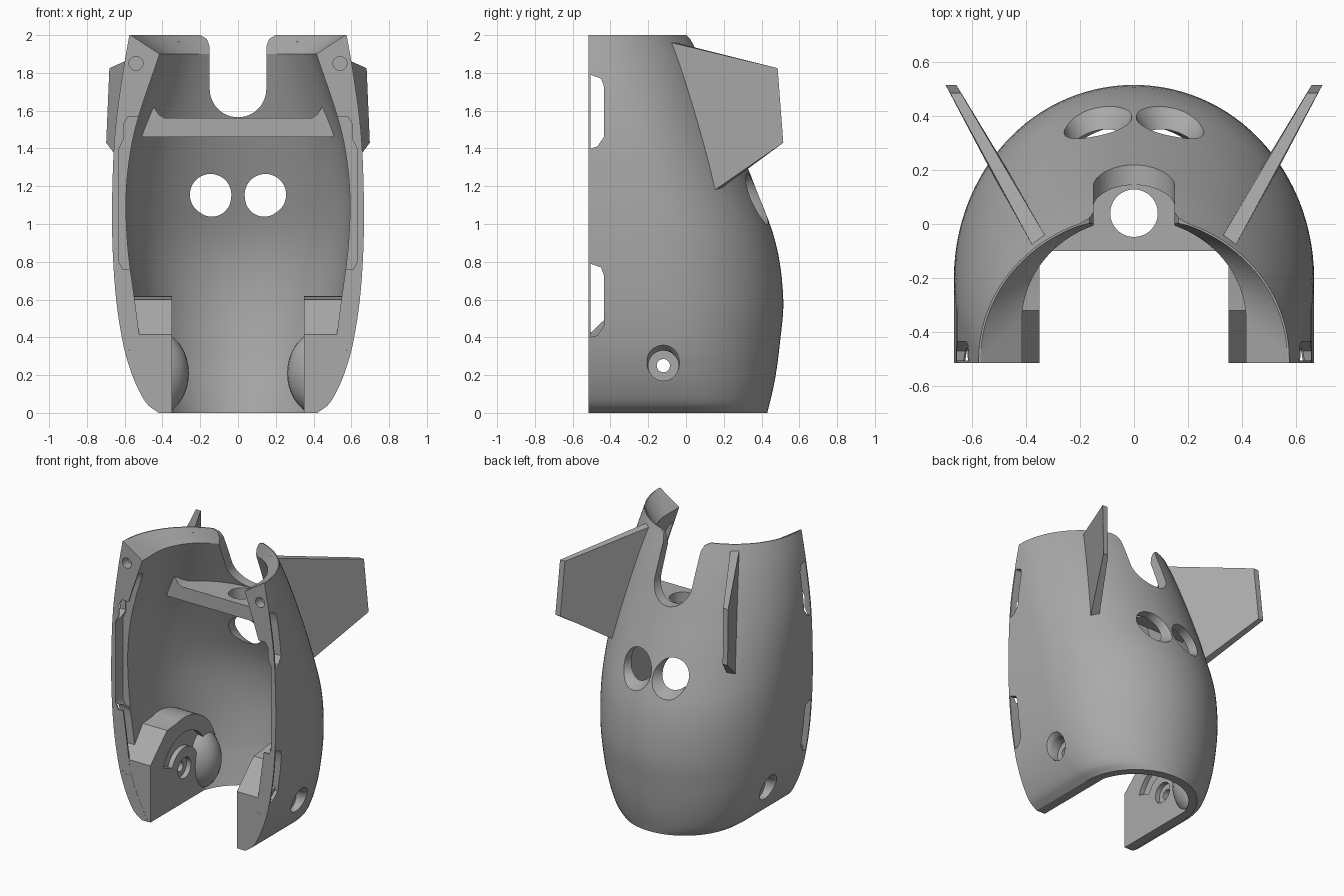
import bpy, bmesh, math
from mathutils import Matrix

if "Cube" in bpy.data.objects:
    bpy.data.objects.remove(bpy.data.objects["Cube"], do_unlink=True)

GREY = (0.4, 0.4, 0.4, 1)
mat = bpy.data.materials.new("plain grey")
mat.use_nodes = True
mat.diffuse_color = GREY
mat.node_tree.nodes["Principled BSDF"].inputs["Base Color"].default_value = GREY


def make(name, bm):
    bmesh.ops.recalc_face_normals(bm, faces=bm.faces)
    me = bpy.data.meshes.new(name)
    bm.to_mesh(me)
    bm.free()
    me.materials.append(mat)
    ob = bpy.data.objects.new(name, me)
    bpy.context.collection.objects.link(ob)
    return ob


def skin(name, rings):
    """Closed solid from a stack of equal rings."""
    bm = bmesh.new()
    rows = [[bm.verts.new(p) for p in r] for r in rings]
    n = len(rows[0])
    for a, b in zip(rows, rows[1:]):
        for i in range(n):
            j = (i + 1) % n
            bm.faces.new((a[i], a[j], b[j], b[i]))
    bm.faces.new(rows[0][::-1])
    bm.faces.new(rows[-1])
    return make(name, bm)


def prism(name, pts, axis, a, b):
    """Extrude a 2D outline along x (outline in yz) or y (outline in xz)."""
    at = (lambda p, d: (d, p[0], p[1])) if axis == "x" else (lambda p, d: (p[0], d, p[1]))
    return skin(name, [[at(p, d) for p in pts] for d in (a, b)])


def lathe(name, axis, centre, profile, n=40):
    """Round solid: profile is (position along axis, radius)."""
    rings = []
    for d, r in profile:
        ring = []
        for k in range(n):
            t = math.tau * k / n
            u, v = centre[0] + r * math.cos(t), centre[1] + r * math.sin(t)
            ring.append({"x": (d, u, v), "y": (u, d, v), "z": (u, v, d)}[axis])
        rings.append(ring)
    return skin(name, rings)


def arc(cx, cy, r, a, b, n=24):
    return [(cx + r * math.cos(math.radians(a + (b - a) * i / n)),
             cy + r * math.sin(math.radians(a + (b - a) * i / n))) for i in range(n + 1)]


def boolean(ob, tools, op="DIFFERENCE"):
    bpy.context.view_layer.objects.active = ob
    for tool in tools:
        m = ob.modifiers.new("cut", "BOOLEAN")
        m.operation, m.solver, m.object = op, "EXACT", tool
        bpy.ops.object.modifier_apply(modifier=m.name)


def smooth_rows(knots, steps=5):
    """Smooth curve through rows of (z, half width, back y, arc centre y)."""
    def slope(i):
        a, b = knots[max(i - 1, 0)], knots[min(i + 1, len(knots) - 1)]
        return [(q - p) / (b[0] - a[0]) for p, q in zip(a, b)]
    out = []
    for i in range(len(knots) - 1):
        p, q, mp, mq = knots[i], knots[i + 1], slope(i), slope(i + 1)
        h = q[0] - p[0]
        for s in range(steps):
            t = s / steps
            k = (2*t**3 - 3*t*t + 1, (t**3 - 2*t*t + t) * h, 3*t*t - 2*t**3, (t**3 - t*t) * h)
            row = [k[0]*a + k[1]*b + k[2]*c + k[3]*d for a, b, c, d in zip(p, mp, q, mq)]
            row[0] = p[0] + h * t
            out.append(row)
    return out + [list(knots[-1])]


def loft(name, rows, front, inset=0.0, n=56):
    rings = []
    for z, w, back, yc in rows:
        w, d = w - inset, back - inset - yc
        ring = [(-w, front, z)]
        ring += [(-w * math.cos(math.pi * i / n), yc + d * math.sin(math.pi * i / n), z)
                 for i in range(n + 1)]
        rings.append(ring + [(w, front, z)])
    return skin(name, rings)


# Outer and inner body sections
outer = smooth_rows([
    (0, .42, .43, 0), (.04, .475, .44, -.02), (.1, .515, .455, -.04), (.2, .56, .475, -.07),
    (.35, .605, .495, -.1), (.6, .645, .515, -.14), (.9, .665, .475, -.18),
    (1.2, .665, .365, -.25), (1.5, .65, .245, -.34), (1.8, .61, .125, -.43), (2, .575, .035, -.5)])
inner = smooth_rows([
    (-.05, .34, .36, 0), (.1, .42, .385, -.04), (.3, .5, .42, -.1), (.62, .55, .445, -.14),
    (.9, .585, .41, -.18), (1.2, .59, .295, -.24), (1.5, .545, .17, -.29), (1.9, .415, .02, -.36)])
inner += [[2.0, .568, .028, -.5], [2.05, .568, .028, -.5]]

shell = loft("shell", outer, -.515)
cavity = loft("cavity_cutter", inner, -.6)
core = loft("core_cutter", outer, -.514, .025)
cutters = [core]
shell_cuts = [cavity]

# Notch in the upper back with eased upper corners
notch = [(-.2, 2.05), (-.2, 2.0), (-.165, 1.98), (-.15, 1.94)] + arc(0, 1.715, .15, 180, 360)
notch += [(.15, 1.94), (.165, 1.98), (.2, 2.0), (.2, 2.05)]
shell_cuts.append(prism("notch_cutter", notch, "y", -.3, .7))

parts = [shell]
for s, side in ((1, "left"), (-1, "right")):
    # Back vent, front pin holes, edge slots and inner edge pocket
    shell_cuts.append(lathe("vent_cutter", "y", (s * .145, 1.155),
                            [(0, .11), (.32, .11), (.36, .12), (.42, .155), (.6, .2)]))
    for z in (.34, 1.85):
        shell_cuts.append(lathe("pin_cutter", "y", (s * .54, z), [(-.6, .037), (-.45, .037)]))
    for lo, hi in ((.4, .79), (1.4, 1.79)):
        slot = [(-.505, lo), (-.47, lo + .01), (-.435, lo + .06),
                (-.435, hi - .06), (-.45, hi - .02), (-.505, hi)]
        shell_cuts.append(prism("slot_cutter", slot, "x", s * .4, s * .8))
    pocket = [(s * x, z) for x, z in
              ((.4, .76), (.61, .76), (.63, .8), (.63, 1.4), (.605, 1.45), (.605, 1.53), (.58, 1.57), (.4, 1.57))]
    shell_cuts.append(prism("pocket_cutter", pocket, "y", -.6, -.43))

    # Pivot hole with an outer counterbore
    bore = lathe("bore_cutter", "x", (-.12, .25),
                 [(s * .5, .08), (s * .565, .08), (s * .585, .09), (s * .62, .12), (s * .7, .12)])
    hole = lathe("pivot_cutter", "x", (-.12, .25), [(s * .2, .035), (s * .7, .035)])
    shell_cuts += [bore, hole]

    # Pivot pad inside the lower wall
    pad = prism(side + "_pivot_pad",
                [(-.53, -.1), (-.53, .4), (-.32, .6)] + arc(-.12, .25, .37, 105, -40) + [(.16, -.1)],
                "x", s * .35, s * .75)
    kidney = prism("kidney_cutter", arc(-.12, .25, .26, 10, 160) + arc(-.12, .25, .15, 160, 10),
                   "x", s * .3, s * .385)
    ring = lathe("ring_cutter", "x", (-.12, .25), [(s * .3, .075), (s * .385, .075)])
    boolean(pad, [core], "INTERSECT")
    boolean(pad, [kidney, ring, bore, hole])
    cutters += [kidney, ring]

    # Rounded web behind the pad
    bm = bmesh.new()
    bmesh.ops.create_uvsphere(bm, u_segments=32, v_segments=20, radius=1,
                              matrix=Matrix.Translation((s * .45, .14, .21)) @ Matrix.Diagonal((.19, .16, .23, 1)))
    web = make(side + "_pad_web", bm)
    boolean(web, [core], "INTERSECT")
    boolean(web, [bore, hole])

    # Angled fin, a little thicker at its root
    outline = ((-.085, 1.965, .028), (.485, 1.825, .02), (.515, 1.43, .02), (.15, 1.17, .028))
    fin = skin(side + "_fin", [[(s * (.37 + (y + .03) * .565 + k * t), y - k * t * .4 * (y < .4), z)
                                for y, z, t in outline] for k in (-1, 1)])
    parts += [pad, web, fin]

boolean(shell, shell_cuts)
cutters += shell_cuts

# Cross shelf with raised ends and a central hole
shelf = prism("cross_shelf", [(-.56, 1.46), (.56, 1.46), (.5, 1.56), (.445, 1.62), (.42, 1.58), (.39, 1.56),
                              (-.39, 1.56), (-.42, 1.58), (-.445, 1.62), (-.5, 1.56)], "y", -.1, .5)
shelf_hole = lathe("shelf_hole_cutter", "z", (0, .04), [(1.3, .088), (1.8, .088)])
boolean(shelf, [core], "INTERSECT")
boolean(shelf, [shelf_hole])
cutters.append(shelf_hole)
parts.append(shelf)

# Remove the helpers and shade the parts
for c in cutters:
    bpy.data.objects.remove(c, do_unlink=True)
bpy.ops.object.select_all(action="DESELECT")
for p in parts:
    p.select_set(True)
bpy.context.view_layer.objects.active = shell
bpy.ops.object.shade_smooth_by_angle(angle=math.radians(30))
